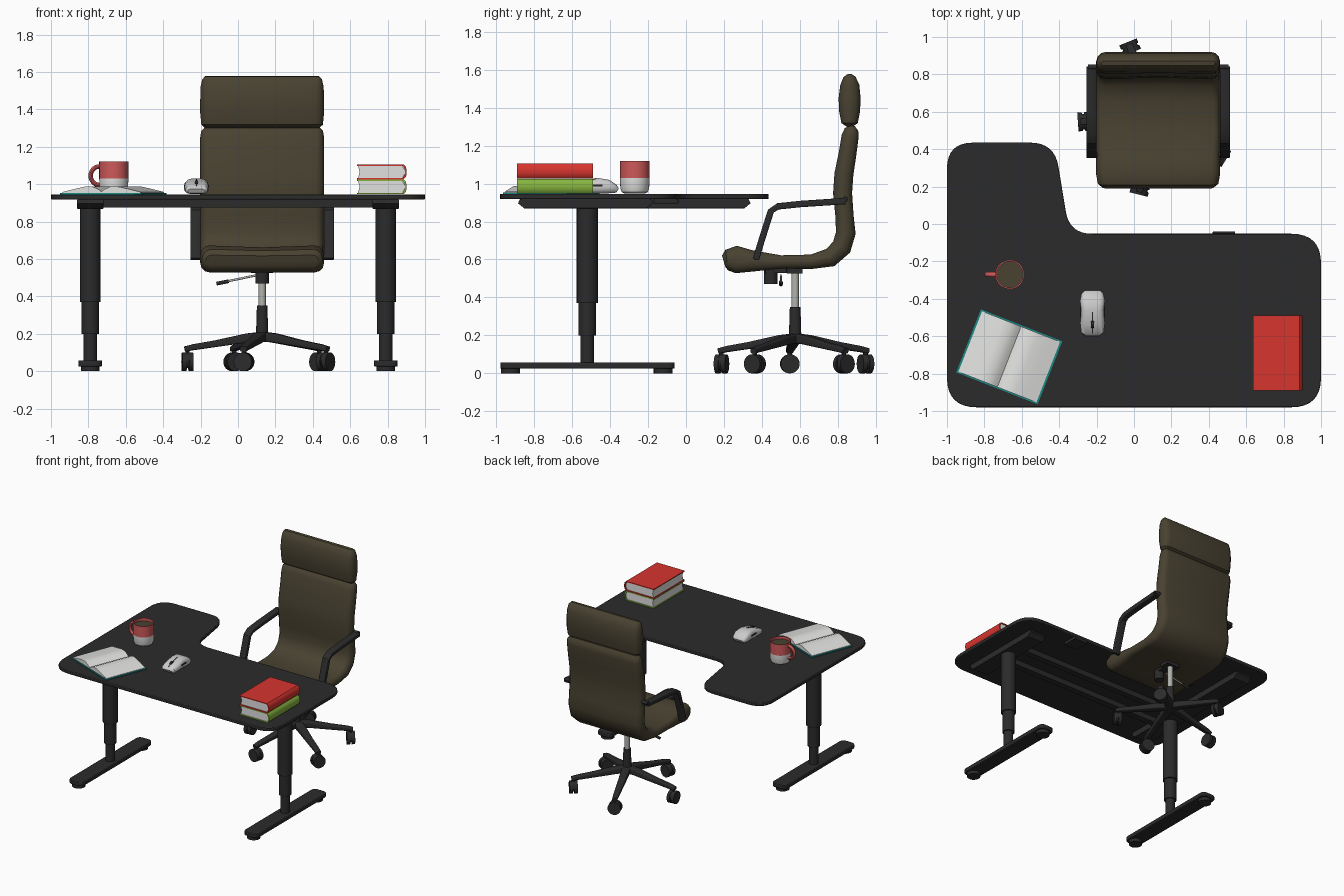
import bpy, bmesh, math
from mathutils import Vector, Matrix

if "Cube" in bpy.data.objects:
    bpy.data.objects.remove(bpy.data.objects["Cube"])


def mat(name, *c):
    m = bpy.data.materials.new(name)
    m.diffuse_color = (*c, 1)
    m.use_nodes = True
    m.node_tree.nodes["Principled BSDF"].inputs["Base Color"].default_value = m.diffuse_color
    return m


BLACK = mat("charcoal", .024, .024, .025)
BROWN = mat("brown leather", .066, .054, .031)
RED = mat("book red", .68, .035, .028)
ROSE = mat("mug red", .62, .10, .10)
GREEN = mat("book green", .24, .46, .05)
WHITE = mat("paper white", .75, .75, .74)
TEAL = mat("teal cover", .01, .25, .23)
STEEL = mat("steel", .45, .45, .42)
GREY = mat("mouse grey", .60, .60, .60)


def finish(name, bm, *mats, smooth=35):
    bmesh.ops.recalc_face_normals(bm, faces=bm.faces[:])
    me = bpy.data.meshes.new(name)
    bm.to_mesh(me)
    bm.free()
    for m in mats:
        me.materials.append(m)
    o = bpy.data.objects.new(name, me)
    bpy.context.collection.objects.link(o)
    if smooth:
        bpy.ops.object.select_all(action='DESELECT')
        bpy.context.view_layer.objects.active = o
        o.select_set(True)
        bpy.ops.object.shade_smooth_by_angle(angle=math.radians(smooth))
    return o


def bridge(bm, rings, cap=True):
    n = len(rings[0])
    for a, b in zip(rings, rings[1:]):
        for i in range(n):
            j = (i + 1) % n
            bm.faces.new((a[i], a[j], b[j], b[i]))
    if cap:
        bm.faces.new(rings[0][::-1])
        bm.faces.new(rings[-1])


def prism(name, pts, a0, a1, axis, m, bevel=0, smooth=35):
    put = {'x': lambda p, a: (a, p[0], p[1]), 'y': lambda p, a: (p[0], a, p[1]),
           'z': lambda p, a: (p[0], p[1], a)}[axis]
    bm = bmesh.new()
    bridge(bm, [[bm.verts.new(put(p, a)) for p in pts] for a in (a0, a1)])
    o = finish(name, bm, m, smooth=smooth)
    if bevel:
        b = o.modifiers.new("bevel", 'BEVEL')
        b.width, b.segments, b.angle_limit = bevel, 2, math.radians(50)
    return o


def box(name, x0, x1, y0, y1, z0, z1, m, bevel=0):
    return prism(name, [(x0, y0), (x1, y0), (x1, y1), (x0, y1)], z0, z1, 'z', m, bevel, 0)


def rod(name, p, q, r, m, r2=None, n=24):
    p, q = Vector(p), Vector(q)
    bm = bmesh.new()
    bmesh.ops.create_cone(bm, cap_ends=True, segments=n, radius1=r,
                          radius2=r if r2 is None else r2, depth=(q - p).length)
    rot = (q - p).to_track_quat('Z', 'Y').to_matrix().to_4x4()
    bm.transform(Matrix.Translation((p + q) / 2) @ rot)
    return finish(name, bm, m)


def loft(name, stations, cx, r, m, mid=1.0, smooth=35):
    """Rounded-rectangle sections along a y-z path; station = (y, z, half thickness, half width)."""
    bm, rings = bmesh.new(), []
    for i, (y, z, t, w) in enumerate(stations):
        a, b = stations[max(i - 1, 0)], stations[min(i + 1, len(stations) - 1)]
        tan = Vector((0, b[0] - a[0], b[1] - a[1])).normalized()
        nor = Vector((0, -tan.z, tan.y))
        rr, ring = min(r, t * .95), []
        for k, (sx, sn) in enumerate(((1, 1), (-1, 1), (-1, -1), (1, -1))):
            for s in range(4):
                g = math.radians(90 * k + 30 * s)
                ring.append((sx * (w - rr) + rr * math.cos(g), sn * (t - rr) + rr * math.sin(g)))
            if sn * sx == 1:
                ring.append((0, sn * t * (mid if sn > 0 else 1)))
        c = Vector((cx, y, z))
        rings.append([bm.verts.new(c + Vector((u, 0, 0)) + nor * v) for u, v in ring])
    bridge(bm, rings)
    return finish(name, bm, m, smooth=smooth)


def rounded(corners, n=8):
    """Polygon whose corners (x, y, reach) are softened by quadratic arcs."""
    out = []
    for i, (x, y, d) in enumerate(corners):
        c = Vector((x, y))
        p = Vector(corners[i - 1][:2])
        q = Vector(corners[(i + 1) % len(corners)][:2])
        a, b = c + (p - c).normalized() * d, c + (q - c).normalized() * d
        out += [tuple(a * (1 - t) ** 2 + c * 2 * t * (1 - t) + b * t * t)
                for t in (k / n for k in range(n + 1))]
    return out


# Desk top
prism("desk_top", rounded([(-1, -.98, .16), (1, -.98, .16), (1, -.052, .16), (-.345, -.052, .12),
                           (-.425, .435, .13), (-1, .435, .14)]), .918, .946, 'z', BLACK, .005)

# Desk frame: side brackets, cross rails, legs, feet
for s, side, back in ((-1, "left", .335), (1, "right", -.18)):
    x = s * .79
    loft(side + "_bracket", [(-.88, .907, .012, .07), (-.85, .893, .025, .07),
                             (back - .03, .893, .025, .07), (back, .907, .012, .07)],
         x, .004, BLACK, smooth=0)
    rod(side + "_leg_upper", (x, -.52, .37), (x, -.52, .88), .056, BLACK)
    rod(side + "_leg_middle", (x, -.52, .20), (x, -.52, .37), .046, BLACK)
    rod(side + "_leg_lower", (x, -.52, .05), (x, -.52, .20), .036, BLACK)
    prism(side + "_foot", rounded([(x - .063, -.978, .04), (x + .063, -.978, .04),
                                   (x + .063, -.06, .04), (x - .063, -.06, .04)], 5),
          .025, .058, 'z', BLACK, .005)
    for y in (-.925, -.12):
        rod(side + "_foot_pad", (x, y, 0), (x, y, .026), .05, BLACK)
for y in (-.62, -.42):
    box("cross_rail", -.74, .74, y - .025, y + .025, .875, .92, BLACK)
box("height_control", .42, .54, -.17, -.04, .895, .92, BLACK, .004)

# Chair cushions
CX, CY, W = .129, .575, .331
seat = [(.198, .592, .03, .30), (.215, .597, .055, .322), (.265, .60, .072, W), (.35, .592, .056, W),
        (.5, .587, .035, W), (.66, .588, .038, W), (.76, .61, .05, W), (.82, .665, .053, W),
        (.842, .74, .052, W), (.835, .83, .048, W), (.825, .95, .05, W), (.832, 1.05, .05, W),
        (.85, 1.15, .047, W), (.865, 1.25, .045, W), (.872, 1.285, .036, .325), (.876, 1.305, .014, .305)]
loft("seat_and_back", seat, CX, .05, BROWN, .86)
head = [(.862, 1.30, .015, .305), (.862, 1.318, .043, .325), (.862, 1.38, .055, W), (.862, 1.45, .058, W),
        (.863, 1.52, .05, W - .002), (.861, 1.56, .033, .32), (.859, 1.577, .012, .305)]
loft("headrest", head, CX, .05, BROWN, .95)

# Armrests
arm = [(.368, .60), (.395, .69), (.447, .855), (.485, .88), (.60, .892), (.84, .908)]
for s, side in ((-1, "left"), (1, "right")):
    loft(side + "_armrest", [(y, z, .017, .027) for y, z in arm], CX + s * .357, .006, BLACK)
    for y, z in (arm[0], arm[-1]):
        rod(side + "_arm_bolt", (CX + s * .30, y, z + .01), (CX + s * .375, y, z + .01), .014, BLACK, n=12)

# Chair column and tilt mechanism
rod("gas_piston", (CX, CY, .34), (CX, CY, .54), .020, STEEL)
rod("column_sleeve", (CX, CY, .16), (CX, CY, .35), .034, BLACK, .028)
box("seat_plate", CX - .06, CX + .06, CY - .045, CY + .04, .525, .558, BLACK, .005)
box("tilt_arm", CX - .03, CX + .03, .42, CY, .53, .56, BLACK)
rod("tension_knob", (CX, .447, .47), (CX, .447, .56), .036, BLACK)
rod("tilt_lever", (CX - .02, .50, .515), (-.06, .50, .48), .006, STEEL, n=12)
rod("lever_grip", (-.05, .50, .481), (-.115, .50, .468), .010, BLACK, n=12)

# Five-star base with twin-wheel casters
for k in range(5):
    ang = math.radians(184 + 72 * k)
    d = Vector((math.cos(ang), math.sin(ang), 0))
    hub = Vector((CX, CY, 0))
    leg = loft("base_spoke", [(.0, .185, .026, .03), (.08, .178, .024, .03), (.25, .147, .018, .024),
                              (.37, .128, .016, .021), (.415, .118, .014, .018)], 0, .008, BLACK)
    leg.matrix_world = Matrix.Translation(hub) @ Matrix.Rotation(ang - math.pi / 2, 4, 'Z')
    up = Vector((0, 0, 1))
    for a, b in ((.370, .394), (.406, .430)):
        rod("caster_wheel", hub + d * a + up * .05, hub + d * b + up * .05, .05, BLACK)
    rod("caster_housing", hub + d * .39 + up * .058, hub + d * .41 + up * .058, .042, BLACK)
    rod("caster_stem", hub + d * .40 + up * .07, hub + d * .40 + up * .125, .012, BLACK, n=12)

# Stacked books: wrapped cover and page block
for name, z0, z1, m in (("green_book", .947, 1.025, GREEN), ("red_book", 1.026, 1.105, RED)):
    t = .007
    prism(name + "_cover", [(.635, z0), (.885, z0), (.897, z0 + .012), (.902, z0 + .03), (.902, z1 - .03),
                            (.897, z1 - .012), (.885, z1), (.635, z1), (.635, z1 - t), (.881, z1 - t),
                            (.893, z1 - .03), (.893, z0 + .03), (.881, z0 + t), (.635, z0 + t)],
          -.89, -.49, 'y', m)
    zm = (z0 + z1) / 2
    prism(name + "_pages", [(.642, z0 + t), (.879, z0 + t), (.892, z0 + .03), (.892, z1 - .03),
                            (.879, z1 - t), (.642, z1 - t), (.650, zm)], -.882, -.498, 'y', WHITE)

# Open book
half = [(.02, .974), (.055, .988), (.10, .986), (.16, .973), (.224, .958), (.224, .953)]
pages = prism("open_book_pages", [(-x, z) for x, z in half[::-1]] + [(0, .960)] + half,
              -.174, .174, 'y', WHITE)
cover = box("open_book_cover", -.234, .234, -.181, .181, .946, .954, TEAL)
for o in (pages, cover):
    o.matrix_world = Matrix.Translation((-.667, -.71, 0)) @ Matrix.Rotation(math.radians(-21.4), 4, 'Z')

# Mug: lathed body, lower band white, coffee inside
MX, MY, N = -.664, -.27, 32
prof = [(.052, .947), (.068, .955), (.076, .975), (.078, 1.03), (.078, 1.12), (.070, 1.12), (.070, 1.098)]
bm = bmesh.new()
bridge(bm, [[bm.verts.new((MX + r * math.cos(i * math.tau / N), MY + r * math.sin(i * math.tau / N), z))
             for i in range(N)] for r, z in prof])
for f in bm.faces:
    z = f.calc_center_median().z
    f.material_index = 2 if len(f.verts) > 4 and z > 1.05 else (1 if z < 1.03 else 0)
finish("mug", bm, ROSE, WHITE, BROWN)
bm = bmesh.new()
bridge(bm, [[bm.verts.new((-.738 - (.05 + .012 * math.cos(b)) * math.sin(a), MY + .014 * math.sin(b),
                           1.045 + (.05 + .012 * math.cos(b)) * math.cos(a)))
             for b in (j * math.tau / 10 for j in range(10))]
            for a in (math.pi * i / 14 for i in range(15))])
finish("mug_handle", bm, ROSE)

# Mouse
loft("mouse_body", [(-.592, .963, .012, .045), (-.58, .970, .021, .06), (-.53, .979, .031, .066),
                    (-.46, .988, .041, .060), (-.41, .984, .036, .067), (-.375, .972, .024, .060),
                    (-.360, .964, .012, .045)], -.222, .03, GREY)
rod("mouse_wheel", (-.230, -.535, .998), (-.214, -.535, .998), .022, BLACK)
loft("mouse_seam", [(-.585, .990, .003, .003), (-.53, 1.010, .003, .003), (-.47, 1.027, .003, .003)],
     -.222, .001, BLACK)
for s in (-1, 1):
    box("mouse_side_button", -.222 + s * .062 - .004, -.222 + s * .062 + .004, -.50, -.44, .985, .995, BLACK)
